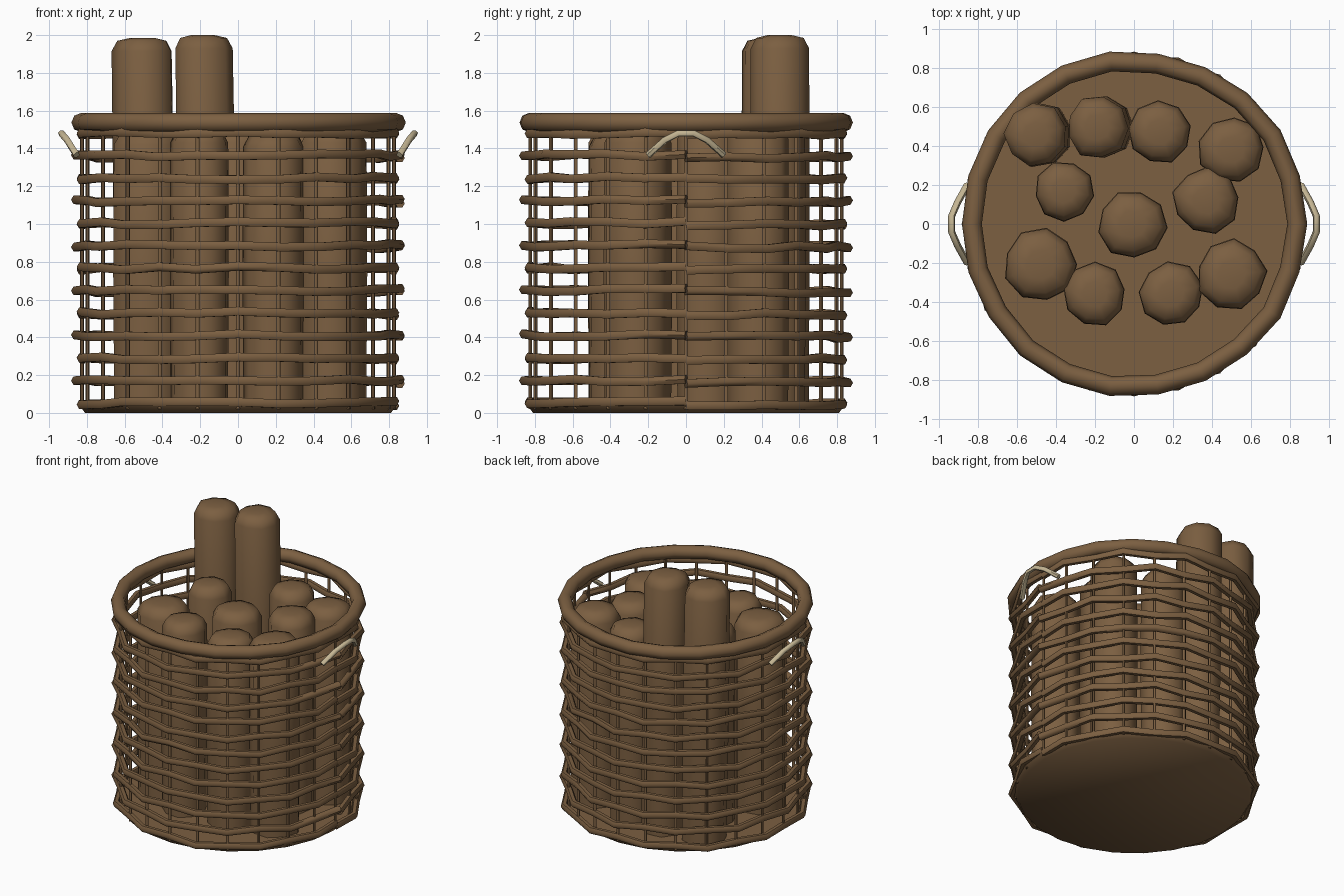
import bpy
import bmesh
import random
from math import sin, cos, pi, radians

random.seed(4)
if "Cube" in bpy.data.objects:
    bpy.data.objects.remove(bpy.data.objects["Cube"], do_unlink=True)


def material(name, color):
    mat = bpy.data.materials.new(name)
    mat.use_nodes = True
    mat.diffuse_color = (*color, 1)
    mat.node_tree.nodes["Principled BSDF"].inputs["Base Color"].default_value = (*color, 1)
    return mat


BROWN = material("brown wood", (0.2, 0.115, 0.053))
BEIGE = material("pale rope", (0.55, 0.46, 0.29))


def add_object(name, mesh, mat, angle=60):
    obj = bpy.data.objects.new(name, mesh)
    mesh.materials.clear()
    mesh.materials.append(mat)
    bpy.context.collection.objects.link(obj)
    bpy.ops.object.select_all(action="DESELECT")
    obj.select_set(True)
    bpy.context.view_layer.objects.active = obj
    bpy.ops.object.shade_smooth_by_angle(angle=radians(angle))
    return obj


def tubes(name, paths, radius, mat, cyclic=False, resolution=1):
    """Sweep a round section along each path, as one mesh."""
    curve = bpy.data.curves.new(name, "CURVE")
    curve.dimensions = "3D"
    curve.bevel_depth = radius
    curve.bevel_resolution = resolution
    curve.use_fill_caps = True
    for path in paths:
        spline = curve.splines.new("POLY")
        spline.points.add(len(path) - 1)
        for point, co in zip(spline.points, path):
            point.co = (*co, 1)
        spline.use_cyclic_u = cyclic
    temp = bpy.data.objects.new(name + " path", curve)
    bpy.context.collection.objects.link(temp)
    bpy.context.view_layer.update()
    graph = bpy.context.evaluated_depsgraph_get()
    mesh = bpy.data.meshes.new_from_object(temp.evaluated_get(graph))
    bpy.data.objects.remove(temp, do_unlink=True)
    mesh.name = name
    return add_object(name, mesh, mat)


def polar(r, a, z):
    return (r * cos(a), r * sin(a), z)


def log(name, x, y, radius, top, lean=0.0):
    """A slightly irregular log with a softened top."""
    sides = 9
    wobble = [random.uniform(0.95, 1.06) for _ in range(sides)]
    turn = random.uniform(0, pi)
    profile = [(0.03, 0.97), (top * 0.5, 1.0), (top - 0.07, 0.98),
               (top - 0.015, 0.8), (top, 0.4)]
    bm = bmesh.new()
    rings = []
    for z, scale in profile:
        shift = lean * z / top
        rings.append([bm.verts.new((x + shift + radius * scale * w * cos(turn + 2 * pi * i / sides),
                                    y + radius * scale * w * sin(turn + 2 * pi * i / sides), z))
                      for i, w in enumerate(wobble)])
    for low, high in zip(rings, rings[1:]):
        for i in range(sides):
            j = (i + 1) % sides
            bm.faces.new((low[i], low[j], high[j], high[i]))
    bm.faces.new(rings[-1])
    bm.faces.new(rings[0][::-1])
    mesh = bpy.data.meshes.new(name)
    bm.to_mesh(mesh)
    bm.free()
    add_object(name, mesh, BROWN)


# Basket floor
bm = bmesh.new()
bmesh.ops.create_cone(bm, cap_ends=True, segments=24, radius1=0.81, radius2=0.84, depth=0.04)
bmesh.ops.translate(bm, verts=bm.verts, vec=(0, 0, 0.02))
floor_mesh = bpy.data.meshes.new("basket_floor")
bm.to_mesh(floor_mesh)
bm.free()
add_object("basket_floor", floor_mesh, BROWN)

# Upright stakes
STAKES = 24
angles = [2 * pi * i / STAKES for i in range(STAKES)]
tubes("stakes", [[polar(0.825, a, 0.02), polar(0.825, a, 1.53)] for a in angles], 0.011, BROWN)

# Woven strands, each open at the side seam
strands = []
for row in range(13):
    z = 0.05 + row * 0.119
    path = []
    for i in range(STAKES + 1):
        side = 1 if (i + row) % 2 else -1
        height = z + random.uniform(-0.009, 0.009) + 0.012 * (i / STAKES - 0.5)
        path.append(polar(0.841 + 0.017 * side, 2 * pi * i / STAKES, height))
    strands.append(path)
tubes("woven_strands", strands, 0.026, BROWN)

# Thick rim
rim = [polar(0.836 + random.uniform(-0.006, 0.006), 2 * pi * i / 22, 1.537) for i in range(22)]
tubes("rim", [rim], 0.051, BROWN, cyclic=True, resolution=2)

# Rope handles on both sides
arch = [(0.855, -0.2, 1.365), (0.905, -0.11, 1.445), (0.935, -0.04, 1.48),
        (0.935, 0.04, 1.48), (0.905, 0.11, 1.445), (0.855, 0.2, 1.365)]
for name, side in (("left_handle", 1), ("right_handle", -1)):
    tubes(name, [[(side * x, y, z) for x, y, z in arch]], 0.018, BEIGE)

# Logs standing in the basket
log("tall_log_outer", -0.47, 0.455, 0.165, 1.985, -0.03)
log("tall_log_inner", -0.16, 0.495, 0.16, 2.0, -0.03)
short_logs = [
    (0.13, 0.47, 0.16, 1.52), (0.50, 0.38, 0.17, 1.52), (0.37, 0.12, 0.17, 1.52),
    (-0.36, 0.17, 0.15, 1.53), (-0.01, 0.0, 0.175, 1.5), (-0.48, -0.21, 0.185, 1.49),
    (-0.20, -0.36, 0.16, 1.5), (0.19, -0.36, 0.165, 1.48), (0.50, -0.26, 0.18, 1.5),
]
for n, spec in enumerate(short_logs, 1):
    log(f"short_log_{n}", *spec)
